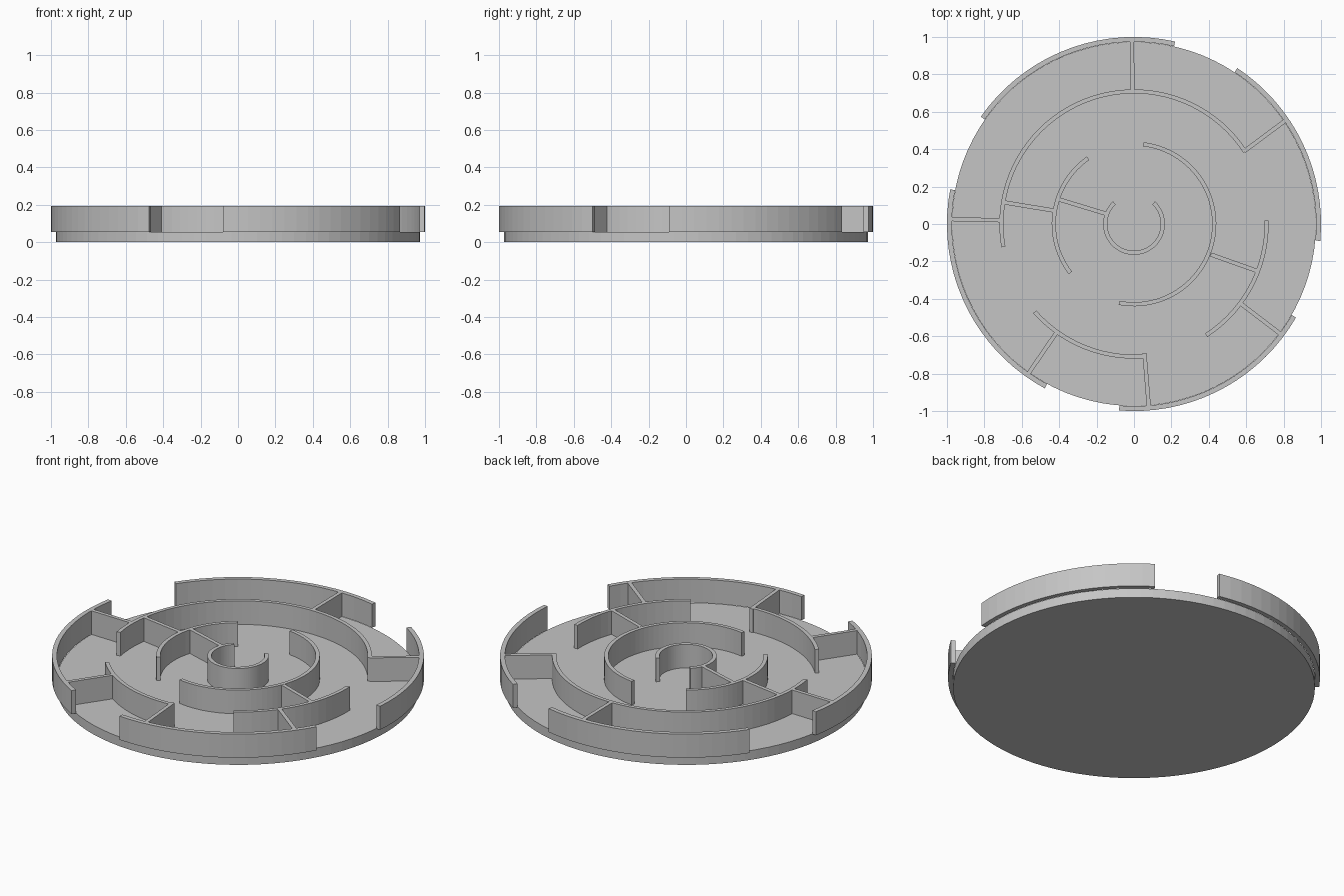
import bpy
import bmesh
from math import radians, cos, sin, ceil
from mathutils import Vector

cube = bpy.data.objects.get("Cube")
if cube:
    bpy.data.objects.remove(cube, do_unlink=True)

FLOOR = 0.055    # top of the base disc
TOP = 0.195      # top of the walls
THICK = 0.022    # wall thickness

grey = bpy.data.materials.new("light_grey")
grey.use_nodes = True
colour = (0.56, 0.56, 0.56, 1)
grey.diffuse_color = colour
grey.node_tree.nodes["Principled BSDF"].inputs["Base Color"].default_value = colour


def prism(name, outline, z0, z1):
    """Extrude a counter-clockwise outline from z0 up to z1."""
    bm = bmesh.new()
    face = bm.faces.new([bm.verts.new((x, y, z0)) for x, y in outline])
    ext = bmesh.ops.extrude_face_region(bm, geom=[face], use_keep_orig=True)
    verts = [v for v in ext["geom"] if isinstance(v, bmesh.types.BMVert)]
    bmesh.ops.translate(bm, verts=verts, vec=(0, 0, z1 - z0))
    bmesh.ops.recalc_face_normals(bm, faces=bm.faces)
    mesh = bpy.data.meshes.new(name)
    bm.to_mesh(mesh)
    bm.free()
    mesh.materials.append(grey)
    obj = bpy.data.objects.new(name, mesh)
    bpy.context.collection.objects.link(obj)
    return obj


def arc(radius, start, end):
    steps = max(2, ceil((end - start) / 4))
    angles = [radians(start + (end - start) * i / steps) for i in range(steps + 1)]
    return [(radius * cos(a), radius * sin(a)) for a in angles]


def curved_wall(name, inner, outer, start, end):
    prism(name, arc(outer, start, end) + arc(inner, start, end)[::-1], FLOOR, TOP)


def straight_wall(name, a, b):
    a, b = Vector(a), Vector(b)
    side = (b - a).normalized().orthogonal() * THICK / 2
    prism(name, [a + side, a - side, b - side, b + side], FLOOR, TOP)


# Base disc
prism("base_disc", arc(0.973, 0, 360)[:-1], 0, FLOOR)

# Curved walls, ring by ring: inner radius, outer radius, arcs in degrees
rings = {
    "rim_wall": (0.974, 1.0, [(77.3, 145), (-5.2, 56.5), (265.4, 330), (169.3, 241.5)]),
    "outer_ring_wall": (0.698, 0.72, [(33, 190), (221.5, 275.3), (-57, 1.6)]),
    "middle_ring_wall": (0.418, 0.44, [(-100.7, 83.4), (125, 217.5)]),
    "centre_ring_wall": (0.143, 0.165, [(133, 407)]),
}
for name, (inner, outer, spans) in rings.items():
    for i, (start, end) in enumerate(spans, 1):
        curved_wall(f"{name}_{i}", inner, outer, start, end)

# Straight dividers joining neighbouring rings
dividers = [
    ((-0.008, 0.715), (-0.011, 0.977)),
    ((0.59, 0.39), (0.805, 0.55)),
    ((-0.71, 0.02), (-0.977, 0.026)),
    ((-0.69, 0.115), (-0.43, 0.072)),
    ((-0.40, 0.131), (-0.153, 0.056)),
    ((0.41, -0.163), (0.658, -0.251)),
    ((0.575, -0.429), (0.785, -0.589)),
    ((0.056, -0.69), (0.079, -0.974)),
    ((-0.414, -0.58), (-0.563, -0.797)),
]
for i, (a, b) in enumerate(dividers, 1):
    straight_wall(f"divider_wall_{i}", a, b)
